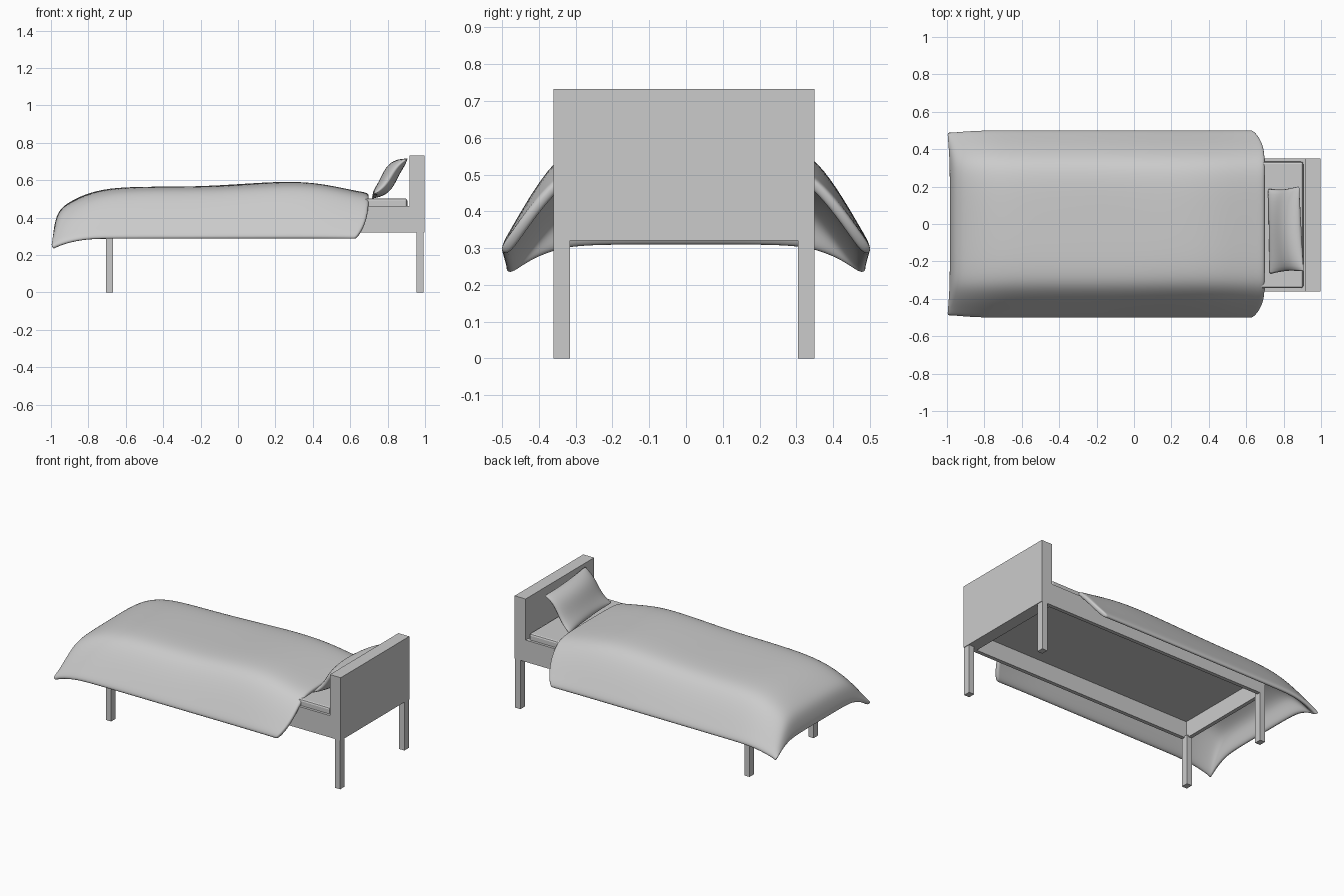
import bpy, bmesh, math
from mathutils import Vector, Matrix

if "Cube" in bpy.data.objects:
    bpy.data.objects.remove(bpy.data.objects["Cube"])

YC = -0.005  # centre line of the wooden frame


def make_object(name, bm):
    mesh = bpy.data.meshes.new(name)
    bm.to_mesh(mesh)
    bm.free()
    obj = bpy.data.objects.new(name, mesh)
    bpy.context.collection.objects.link(obj)
    return obj


def box(name, x, y, z, bevel=0):
    bm = bmesh.new()
    bmesh.ops.create_cube(bm, size=1)
    for v in bm.verts:
        v.co = [r[0] + (c + 0.5) * (r[1] - r[0]) for r, c in zip((x, y, z), v.co)]
    obj = make_object(name, bm)
    if bevel:
        m = obj.modifiers.new("bevel", "BEVEL")
        m.width, m.segments = bevel, 2
    return obj


def surface(name, rows):
    bm = bmesh.new()
    g = [[bm.verts.new(p) for p in row] for row in rows]
    for a, b in zip(g, g[1:]):
        for j in range(len(a) - 1):
            bm.faces.new((a[j], b[j], b[j + 1], a[j + 1])).smooth = True
    return bm


def subdivide(obj, levels=2):
    m = obj.modifiers.new("smooth", "SUBSURF")
    m.levels = m.render_levels = levels


# Legs and side rails, mirrored across the centre line
for side, label in ((-1, "front"), (1, "back")):
    def span(a, b):
        return sorted((YC + side * a, YC + side * b))
    box(label + "_foot_leg", (-0.705, -0.668), span(0.31, 0.355), (0, 0.33))
    box(label + "_head_leg", (0.955, 0.993), span(0.31, 0.355), (0, 0.33))
    box(label + "_side_rail", (-0.705, 0.93), span(0.33, 0.355), (0.32, 0.463))

# Foot rail, base board, headboard, mattress
box("foot_rail", (-0.705, -0.68), (YC - 0.34, YC + 0.34), (0.32, 0.463))
box("base_board", (-0.69, 0.93), (YC - 0.34, YC + 0.34), (0.43, 0.46))
box("headboard", (0.918, 0.997), (YC - 0.355, YC + 0.355), (0.32, 0.732))
box("mattress", (-0.7, 0.905), (YC - 0.338, YC + 0.338), (0.45, 0.503), 0.012)

# Blanket: lengthwise profile (x, height) combined with a sideways drape (y, fraction)
length = [(-0.99, 0.31), (-0.98, 0.37), (-0.96, 0.44), (-0.9, 0.485), (-0.8, 0.53),
          (-0.66, 0.56), (-0.4, 0.565), (-0.1, 0.571), (0.2, 0.59), (0.4, 0.587),
          (0.55, 0.56), (0.65, 0.54), (0.68, 0.535), (0.703, 0.525)]
half = [(0, 1), (0.12, 1), (0.22, 0.99), (0.3, 0.95), (0.36, 0.82),
        (0.425, 0.5), (0.475, 0.2), (0.51, 0)]
drape = [(-y, s) for y, s in half[:0:-1]] + half
rows = []
for x, top in length:
    foot = max(0, min(1, (-0.85 - x) / 0.13))
    head = max(0, min(1, (x - 0.45) / 0.25))
    row = []
    for y, s in drape:
        hem = 0.295 - 0.045 * foot
        d = 1 - s
        ripple = 0.004 * math.sin(7 * x + 5 * y) * s * (1 - foot) * (1 - head)
        row.append((x - 0.07 * head * d ** 3 - 0.012 * foot * d,
                    y * (1 - 0.03 * foot),
                    hem + (top - hem) * s + ripple))
    rows.append(row)
blanket = make_object("blanket", surface("blanket", rows))
m = blanket.modifiers.new("thickness", "SOLIDIFY")
m.thickness, m.offset = 0.03, -1
subdivide(blanket)

# Pillow: two bulging sheets joined at the seam, leaning on the headboard
N = 12
tilt = (Matrix.Translation((0.808, -0.033, 0.612))
        @ Matrix.Rotation(math.radians(-47), 4, "Y")
        @ Matrix.Rotation(math.radians(3), 4, "Z"))


def pillow_point(i, j, sign):
    u, v = 2 * i / N - 1, 2 * j / N - 1
    bulge = sign * 0.043 * ((1 - u * u) * (1 - v * v)) ** 0.6
    sag = 0.012 * math.sin(u * 3) + 0.006 * u * v
    return tilt @ Vector((0.142 * u * (1 - 0.06 * (1 - v * v)),
                          0.243 * v * (1 - 0.05 * (1 - u * u)), bulge + sag))


bm = surface("pillow", [[pillow_point(i, j, 1) for j in range(N + 1)] for i in range(N + 1)])
g = [[bm.verts.new(pillow_point(i, j, -1)) for j in range(N + 1)] for i in range(N + 1)]
for i in range(N):
    for j in range(N):
        bm.faces.new((g[i][j], g[i][j + 1], g[i + 1][j + 1], g[i + 1][j])).smooth = True
bmesh.ops.remove_doubles(bm, verts=bm.verts, dist=0.0005)
subdivide(make_object("pillow", bm), 1)
